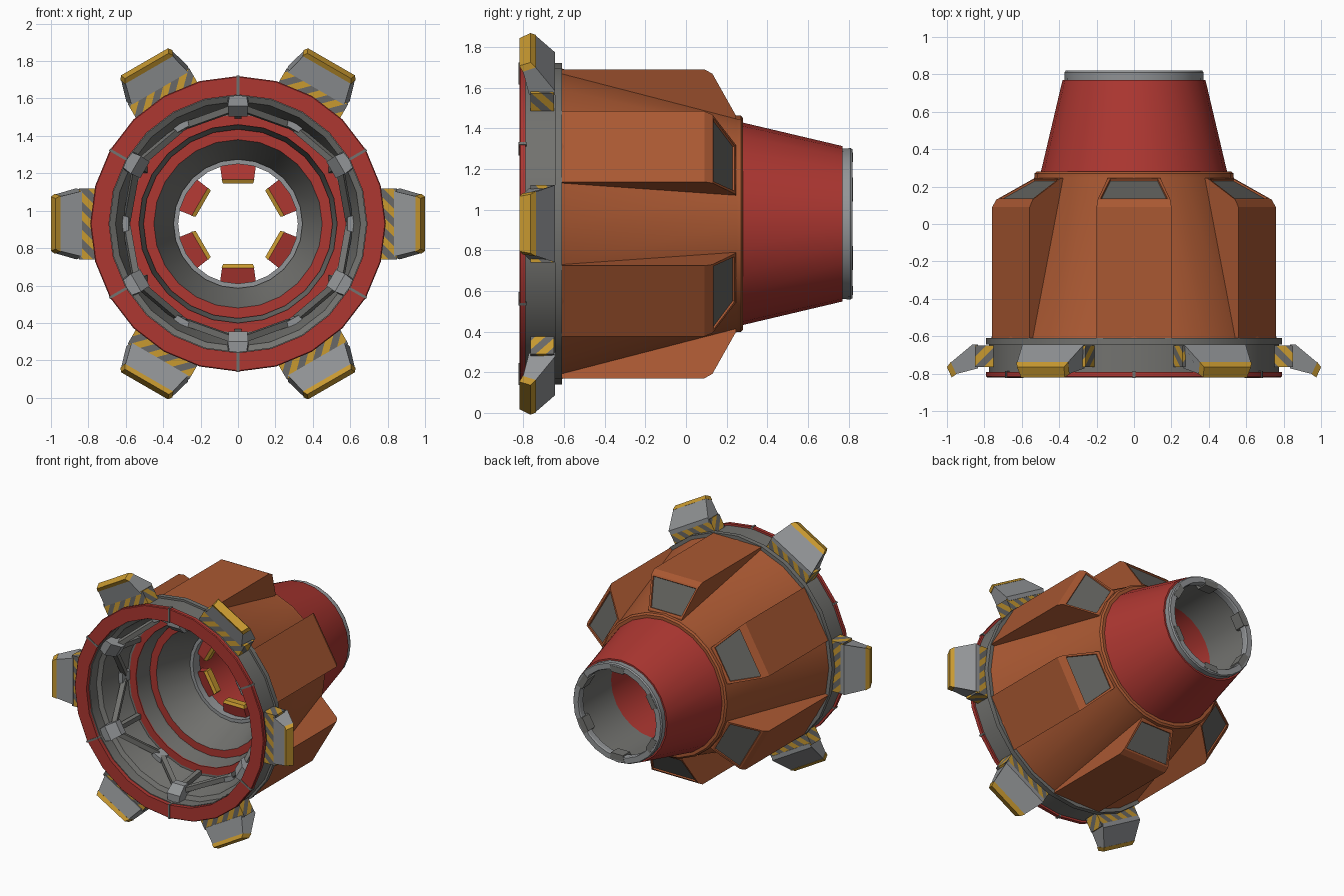
import bpy, bmesh, math
from mathutils import Vector, Matrix

if "Cube" in bpy.data.objects:
    bpy.data.objects.remove(bpy.data.objects["Cube"])

C = 0.93          # height of the long axis (runs along y)
SEG = 24
rad = math.radians
SIX_UP = [30 + 60 * k for k in range(6)]
SIX_SIDE = [60 * k for k in range(6)]


def material(name, col):
    m = bpy.data.materials.new(name)
    m.diffuse_color = (*col, 1)
    m.use_nodes = True
    m.node_tree.nodes["Principled BSDF"].inputs["Base Color"].default_value = m.diffuse_color
    return m


RED = material("red_paint", (0.42, 0.038, 0.031))
ORANGE = material("orange_paint", (0.40, 0.098, 0.032))
GREY = material("mid_grey", (0.17, 0.17, 0.16))
LIGHT = material("light_grey", (0.29, 0.30, 0.31))
GLASS = material("window_grey", (0.125, 0.125, 0.115))
YELLOW = material("yellow_paint", (0.58, 0.32, 0.03))
DARK = material("stripe_grey", (0.14, 0.14, 0.135))


def polar(r, y, deg, t=0.0):
    """Point at radius r, depth y, angle deg, tangential offset t."""
    a = rad(deg)
    return Vector((r * math.cos(a) - t * math.sin(a), y, C + r * math.sin(a) + t * math.cos(a)))


def finish(bm, name, mats, smooth=False):
    bmesh.ops.recalc_face_normals(bm, faces=bm.faces[:])
    me = bpy.data.meshes.new(name)
    bm.to_mesh(me)
    bm.free()
    for m in mats:
        me.materials.append(m)
    ob = bpy.data.objects.new(name, me)
    bpy.context.collection.objects.link(ob)
    if smooth:
        bpy.ops.object.select_all(action='DESELECT')
        ob.select_set(True)
        bpy.context.view_layer.objects.active = ob
        bpy.ops.object.shade_smooth_by_angle(angle=rad(25))
    return ob


def lathe(name, prof, mats, idx=None, closed=True):
    """Turn an (r, y) profile about the axis; idx gives a material per profile edge."""
    bm = bmesh.new()
    rings = [[bm.verts.new(polar(r, y, 360 * i / SEG)) for i in range(SEG)] for r, y in prof]
    n = len(prof)
    for j in range(n if closed else n - 1):
        a, b = rings[j], rings[(j + 1) % n]
        for i in range(SEG):
            k = (i + 1) % SEG
            f = bm.faces.new((a[i], a[k], b[k], b[i]))
            f.material_index = idx[j] if idx else 0
    return finish(bm, name, mats, True)


def prism(bm, prof, deg, mat=0):
    """Solid from (r, y, half_width) points; returns the faces along the profile."""
    lo = [bm.verts.new(polar(r, y, deg, -w)) for r, y, w in prof]
    hi = [bm.verts.new(polar(r, y, deg, w)) for r, y, w in prof]
    n = len(prof)
    fs = [bm.faces.new((lo[i], lo[(i + 1) % n], hi[(i + 1) % n], hi[i])) for i in range(n)]
    for f in fs + [bm.faces.new(lo), bm.faces.new(hi)]:
        f.material_index = mat
    return fs


def six(name, prof, angles, mat):
    bm = bmesh.new()
    for d in angles:
        prism(bm, prof, d)
    return finish(bm, name, [mat])


def bar(bm, p, q, t):
    """Square bar between two points."""
    v = q - p
    m = Matrix.Translation((p + q) / 2) @ v.to_track_quat('Z', 'Y').to_matrix().to_4x4()
    bmesh.ops.create_cube(bm, size=1, matrix=m @ Matrix.Diagonal((t, t, v.length, 1)))


# outer shell: front ring, drum, flange, orange hull, red nose cone, rear ring
lathe("front_red_ring", [(.69, -.82), (.785, -.82), (.79, -.815), (.79, -.79), (.69, -.79)], [RED])
lathe("front_drum", [(.685, -.79), (.775, -.79), (.775, -.64), (.685, -.64)], [GREY])
lathe("drum_flange", [(.70, -.645), (.79, -.645), (.79, -.61), (.70, -.61)], [GREY])
lathe("orange_hull", [(.763, -.61), (.533, .25), (.533, .27), (.52, .28), (.47, .28),
                      (.47, .24), (.69, -.61)], [ORANGE])
lathe("red_nose_cone", [(.50, .27), (.382, .77), (.345, .77), (.345, .40), (.345, .0), (.45, .2)],
      [RED, GREY], [0, 0, 1, 0, 0, 0])
lathe("rear_ring", [(.32, .77), (.37, .765), (.372, .81), (.365, .82), (.325, .82), (.32, .81)], [LIGHT])

# stepped inner lining seen through the front
lathe("inner_lining", [(.69, -.80), (.69, -.71), (.655, -.69), (.60, -.46), (.585, -.46), (.53, -.46),
                       (.53, -.45), (.505, -.35), (.505, -.33), (.45, -.33), (.44, -.30),
                       (.345, -.06), (.345, -.08), (.32, -.08), (.32, .0), (.345, .02)],
      [GREY, RED, LIGHT], [0, 0, 0, 0, 1, 1, 0, 0, 1, 0, 0, 2, 2, 2, 1], closed=False)

# seams that split the front ring
six("ring_seams", [(.685, -.823, .007), (.793, -.823, .007), (.793, -.785, .007), (.685, -.785, .007)],
    SIX_UP, GREY)

# wedge pods with recessed windows
K = 0.264
bm = bmesh.new()
slopes = []
for d in SIX_UP:
    pts = [(.70, -.61), (.76, -.61), (.76, .09), (.738, .13), (.53, .247), (.49, .247)]
    slopes.append(prism(bm, [(r, y, r * K) for r, y in pts], d)[3])
bmesh.ops.recalc_face_normals(bm, faces=bm.faces[:])
for f in slopes:
    bmesh.ops.inset_region(bm, faces=[f], thickness=.02, depth=0)
    bmesh.ops.inset_region(bm, faces=[f], thickness=.003, depth=-.01)
    f.material_index = 1
finish(bm, "window_pods", [ORANGE, GLASS])

# striped clamp bases: a box cut by diagonal planes, coloured by stripe number
bm = bmesh.new()
STEP = 0.05
for d in SIX_SIDE:
    b = bmesh.new()
    prism(b, [(.75, -.765, .19), (.85, -.765, .19), (.85, -.65, .19), (.75, -.65, .19)], 0)
    nrm = Vector((1, 1, 1))
    for k in range(-8, 12):
        bmesh.ops.bisect_plane(b, geom=b.verts[:] + b.edges[:] + b.faces[:], dist=1e-5,
                               plane_co=Vector((k * STEP, 0, C)), plane_no=nrm)
    for f in b.faces:
        p = f.calc_center_median() - Vector((0, 0, C))
        f.material_index = math.floor(p.dot(nrm) / STEP) % 2
    bmesh.ops.rotate(b, verts=b.verts[:], cent=(0, 0, C), matrix=Matrix.Rotation(rad(-d), 3, 'Y'))
    tmp = bpy.data.meshes.new("tmp")
    b.to_mesh(tmp)
    b.free()
    bm.from_mesh(tmp)
    bpy.data.meshes.remove(tmp)
finish(bm, "hazard_clamp_bases", [YELLOW, DARK])

# flared clamp petals and their yellow tips
six("clamp_petals", [(.835, -.772, .175), (.835, -.645, .18), (.865, -.645, .19), (.985, -.745, .155),
                     (.955, -.803, .145)], SIX_SIDE, LIGHT)
six("clamp_tips", [(.95, -.803, .15), (.98, -.738, .16), (1.0, -.765, .145), (.975, -.82, .135)],
    SIX_SIDE, YELLOW)

# front interior: blocks and V-shaped struts
six("strut_blocks", [(.69, -.77, .045), (.63, -.77, .055), (.575, -.71, .05), (.575, -.66, .05),
                     (.69, -.63, .055)], SIX_UP, LIGHT)
six("strut_feet", [(.63, -.54, .05), (.585, -.54, .035), (.575, -.45, .035), (.63, -.45, .05)],
    SIX_SIDE, LIGHT)
bm = bmesh.new()
for d in SIX_UP:
    for s in (-1, 1):
        bar(bm, polar(.615, -.69, d + s * 3), polar(.595, -.50, d + s * 28), .035)
    bar(bm, polar(.61, -.68, d), polar(.58, -.46, d), .035)
finish(bm, "truss_struts", [GREY])

# inner red petals with yellow edges around the throat
six("throat_petals", [(.325, -.03, .098), (.235, -.05, .085), (.235, .01, .085), (.325, .05, .098)],
    SIX_UP, RED)
six("throat_petal_tips", [(.236, -.055, .088), (.215, -.045, .08), (.215, .005, .08), (.236, .015, .088)],
    SIX_UP, YELLOW)

# small latches inside the rear ring
six("rear_latches", [(.35, .72, .06), (.305, .74, .05), (.305, .822, .05), (.35, .822, .06)],
    SIX_UP, GREY)
